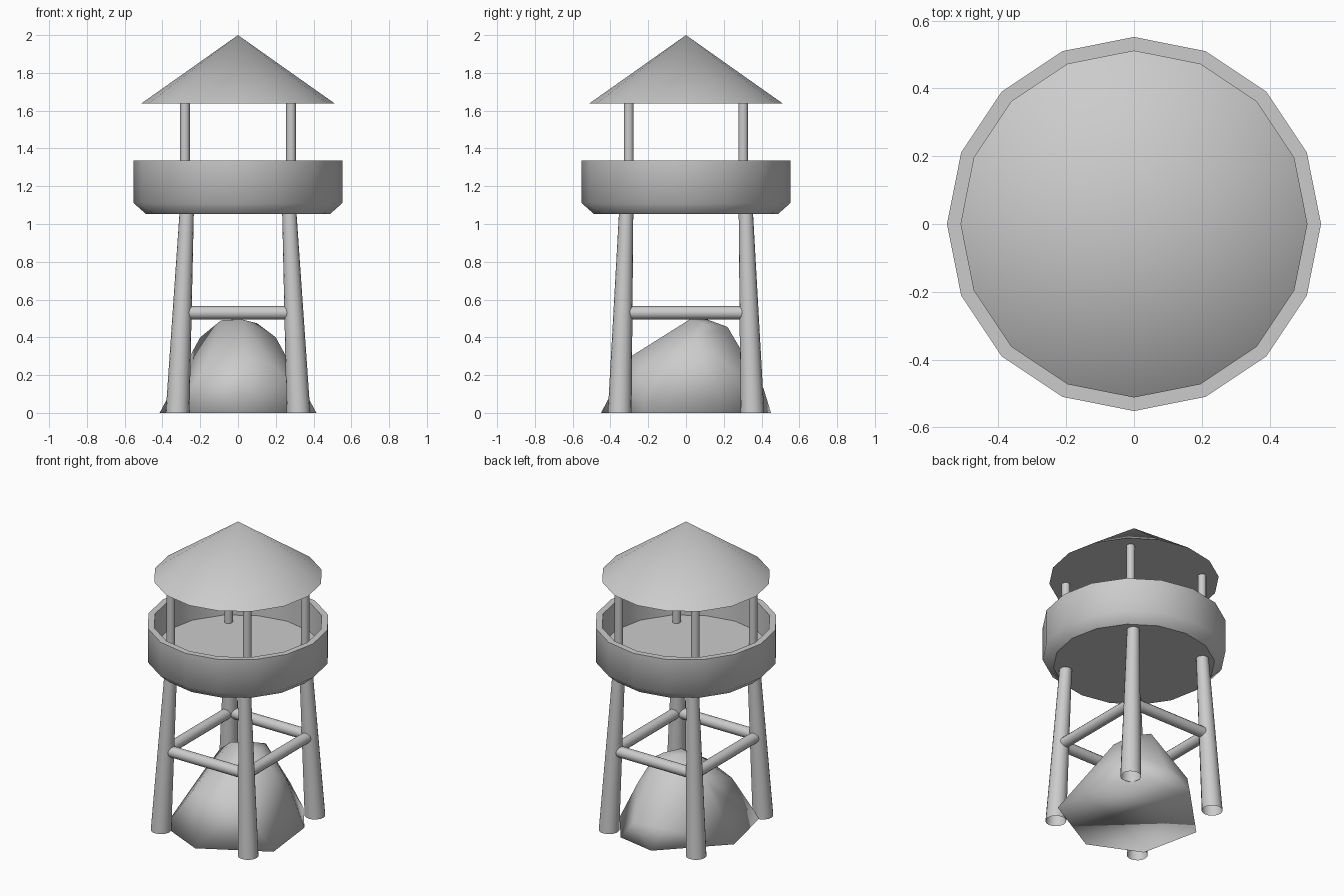
import bpy, bmesh, math
from mathutils import Vector

if "Cube" in bpy.data.objects:
    bpy.data.objects.remove(bpy.data.objects["Cube"])


def finish(bm, name, angle=35):
    bmesh.ops.recalc_face_normals(bm, faces=bm.faces)
    me = bpy.data.meshes.new(name)
    bm.to_mesh(me)
    bm.free()
    ob = bpy.data.objects.new(name, me)
    bpy.context.collection.objects.link(ob)
    bpy.ops.object.select_all(action='DESELECT')
    ob.select_set(True)
    bpy.context.view_layer.objects.active = ob
    bpy.ops.object.shade_smooth_by_angle(angle=math.radians(angle))
    return ob


def lathe(name, profile, n=16, angle=35):
    """Turn an (r, z) profile around z; points with r = 0 become poles."""
    bm = bmesh.new()
    rings = []
    for r, z in profile:
        count = n if r > 0 else 1
        rings.append([bm.verts.new((r * math.cos(math.tau * i / n),
                                    r * math.sin(math.tau * i / n), z))
                      for i in range(count)])
    for a, b in zip(rings, rings[1:]):
        for i in range(n):
            j = (i + 1) % n
            if len(a) == 1:
                bm.faces.new((a[0], b[i], b[j]))
            elif len(b) == 1:
                bm.faces.new((a[i], a[j], b[0]))
            else:
                bm.faces.new((a[i], a[j], b[j], b[i]))
    return finish(bm, name, angle)


def pole(name, p, q, r1, r2, n=16, tilt=True):
    """Open round pole from p to q; tilt=False keeps the end rings level."""
    p, q = Vector(p), Vector(q)
    axis = q - p if tilt else Vector((0, 0, 1))
    rot = axis.to_track_quat('Z', 'Y')
    bm = bmesh.new()
    rings = []
    for c, r in ((p, r1), (q, r2)):
        rings.append([bm.verts.new(c + rot @ Vector((r * math.cos(math.tau * i / n),
                                                     r * math.sin(math.tau * i / n), 0)))
                      for i in range(n)])
    for i in range(n):
        j = (i + 1) % n
        bm.faces.new((rings[0][i], rings[0][j], rings[1][j], rings[1][i]))
    return finish(bm, name)


# Roof and tub-shaped lookout platform with a crisp flat underside
lathe("roof", [(0, 1.638), (0.512, 1.638), (0, 2.0)])
lathe("platform", [(0.487, 1.053), (0.552, 1.11), (0.552, 1.335),
                   (0.512, 1.335), (0.512, 1.143), (0, 1.143)], angle=52)
lathe("platform_underside", [(0.487, 1.053), (0, 1.053)])

# Splayed legs and roof posts at the four corners
corners = [(-1, -1), (1, -1), (1, 1), (-1, 1)]
for i, (sx, sy) in enumerate(corners):
    pole(f"leg_{i}", (sx * 0.32, sy * 0.351, 0), (sx * 0.272, sy * 0.317, 1.055),
         0.063, 0.038, tilt=False)
    pole(f"roof_post_{i}", (sx * 0.281, sy * 0.303, 1.14),
         (sx * 0.281, sy * 0.303, 1.64), 0.026, 0.026, 12)

# Cross braces between neighbouring legs
for i in range(4):
    (ax, ay), (bx, by) = corners[i], corners[(i + 1) % 4]
    pole(f"brace_{i}", (ax * 0.295, ay * 0.333, 0.53),
         (bx * 0.295, by * 0.333, 0.53), 0.035, 0.035, 12)

# Boulder under the tower: closed hull of a few points
rim = [(-.33, -.30), (0, -.45), (.415, -.22), (.37, .17), (.20, .40), (-.06, .45), (-.415, .09)]
body = [(-.09, .05, .49), (.02, .02, .495), (0, .11, .495), (.10, .10, .475),
        (-.20, .10, .40), (.20, .05, .40), (.05, .22, .455),
        (.20, -.24, .24), (.05, -.29, .30), (-.17, -.24, .25), (.25, 0, .28),
        (.05, .29, .32), (.10, .41, .13), (-.10, .38, .13), (-.26, .05, .29), (.22, .19, .28)]
bm = bmesh.new()
for co in [(x, y, 0) for x, y in rim] + body:
    bm.verts.new(co)
bmesh.ops.convex_hull(bm, input=bm.verts)
loose = [v for v in bm.verts if not v.link_faces]
bmesh.ops.delete(bm, geom=loose, context='VERTS')
finish(bm, "boulder", 120)
